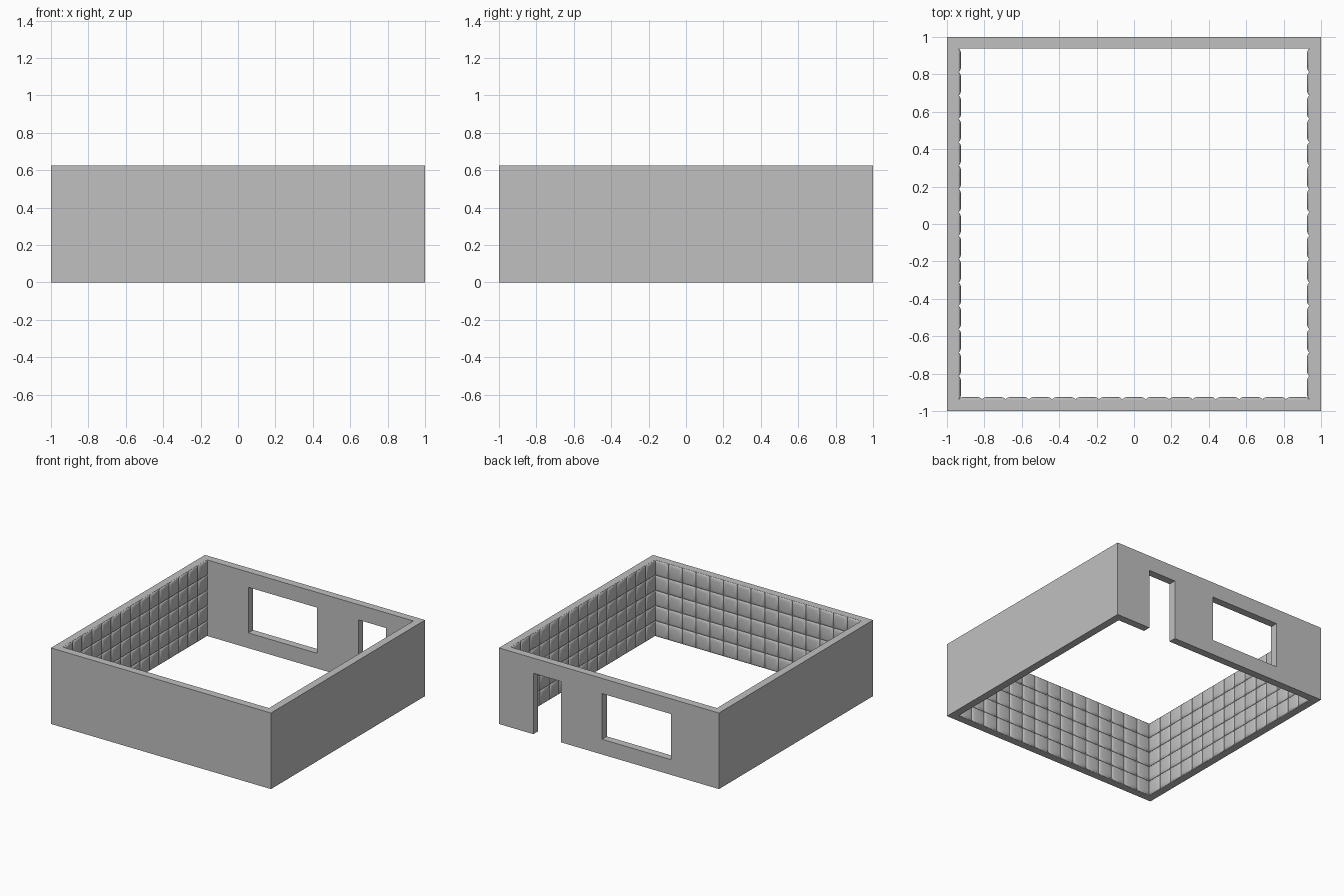
import bpy, bmesh
from mathutils import Vector

if "Cube" in bpy.data.objects:
    bpy.data.objects.remove(bpy.data.objects["Cube"])

H = 0.625        # wall height
T = 0.0625       # wall thickness
P = 0.125        # padded panel pitch

grey = bpy.data.materials.new("plain grey")
grey.diffuse_color = (0.53, 0.53, 0.53, 1)
grey.use_nodes = True
grey.node_tree.nodes["Principled BSDF"].inputs["Base Color"].default_value = grey.diffuse_color


def box(name, lo, hi):
    lo, hi = Vector(lo), Vector(hi)
    bm = bmesh.new()
    bmesh.ops.create_cube(bm, size=1)
    for v in bm.verts:
        v.co = Vector([(lo[i] + hi[i]) / 2 + v.co[i] * (hi[i] - lo[i]) for i in range(3)])
    me = bpy.data.meshes.new(name)
    bm.to_mesh(me)
    bm.free()
    ob = bpy.data.objects.new(name, me)
    bpy.context.collection.objects.link(ob)
    me.materials.append(grey)
    return ob


# Wall shell: block with the room, window and doorway cut out
walls = box("walls", (-1, -1, 0), (1, 1, H))
I = 1 - T
cutters = [
    box("room_cutter", (-I, -I, -0.5), (I, I, 1.5)),
    box("window_cutter", (-0.5625, 0.8, 0.125), (0.0625, 1.2, 0.5)),
    box("door_cutter", (0.4375, 0.8, -0.2), (0.6875, 1.2, 0.5)),
]
bpy.context.view_layer.objects.active = walls
for c in cutters:
    m = walls.modifiers.new("cut", 'BOOLEAN')
    m.operation = 'DIFFERENCE'
    m.solver = 'EXACT'
    m.object = c
    bpy.ops.object.modifier_apply(modifier=m.name)
for c in cutters:
    bpy.data.objects.remove(c, do_unlink=True)

# Padded panel cross-section: (inset from the edge, height off the wall)
PAD = [(0.0, -0.004), (0.002, 0.002), (0.007, 0.007), (0.015, 0.0105), (0.026, 0.0125)]


def panels(name, origin, along, out):
    """Grid of cushioned panels covering the inside of one wall."""
    origin, along, out = Vector(origin), Vector(along), Vector(out)
    up = Vector((0, 0, 1))
    bm = bmesh.new()
    for i in range(15):
        for j in range(5):
            rings = []
            for inset, d in PAD:
                a, b = inset, P - inset
                rings.append([bm.verts.new(origin + along * (i * P + u) + up * (j * P + v) + out * d)
                              for u, v in ((a, a), (b, a), (b, b), (a, b))])
            for r, s in zip(rings, rings[1:]):
                for k in range(4):
                    n = (k + 1) % 4
                    bm.faces.new((r[k], r[n], s[n], s[k]))
            bm.faces.new(rings[-1])
            bm.faces.new(rings[0][::-1])
    bmesh.ops.recalc_face_normals(bm, faces=bm.faces[:])
    me = bpy.data.meshes.new(name)
    bm.to_mesh(me)
    bm.free()
    me.materials.append(grey)
    ob = bpy.data.objects.new(name, me)
    bpy.context.collection.objects.link(ob)
    bpy.ops.object.select_all(action='DESELECT')
    ob.select_set(True)
    bpy.context.view_layer.objects.active = ob
    bpy.ops.object.shade_smooth_by_angle(angle=0.6)


# Padding on the left, right and front walls
panels("left_padding", (-I, -I, 0), (0, 1, 0), (1, 0, 0))
panels("right_padding", (I, -I, 0), (0, 1, 0), (-1, 0, 0))
panels("front_padding", (-I, -I, 0), (1, 0, 0), (0, 1, 0))
